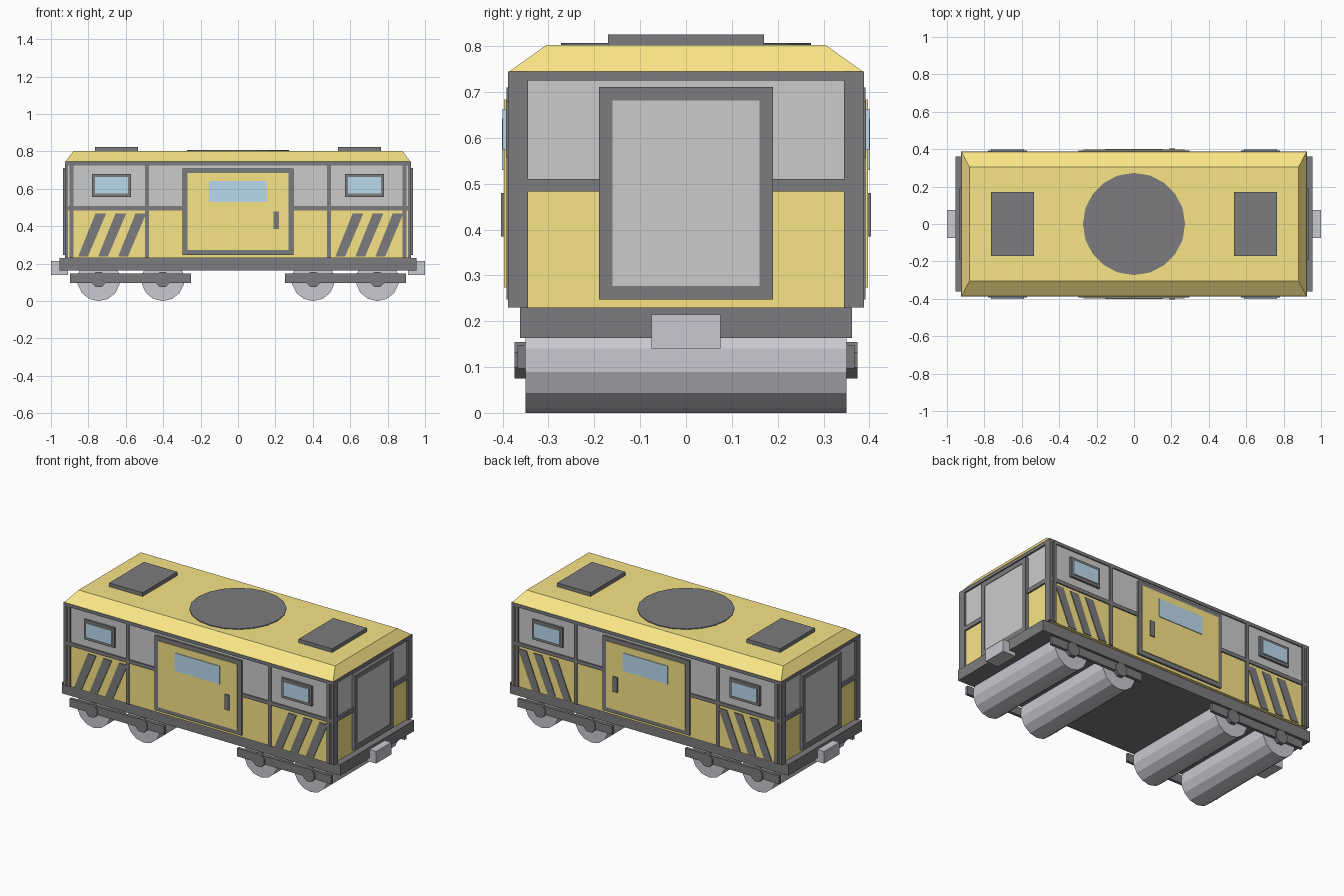
import bpy, bmesh, math

if "Cube" in bpy.data.objects:
    bpy.data.objects.remove(bpy.data.objects["Cube"])


def material(name, rgb):
    m = bpy.data.materials.new(name)
    m.diffuse_color = (*rgb, 1)
    m.use_nodes = True
    m.node_tree.nodes["Principled BSDF"].inputs["Base Color"].default_value = m.diffuse_color
    return m


YELLOW = material("yellow paint", (0.94, 0.78, 0.24))
DARK = material("dark trim", (0.2, 0.2, 0.21))
STEEL = material("steel", (0.58, 0.58, 0.63))
BLUE = material("glass", (0.5, 0.7, 0.85))


def finish(name, bm, mat):
    bmesh.ops.recalc_face_normals(bm, faces=bm.faces)
    me = bpy.data.meshes.new(name)
    bm.to_mesh(me)
    bm.free()
    if mat:
        me.materials.append(mat)
    ob = bpy.data.objects.new(name, me)
    bpy.context.collection.objects.link(ob)
    return ob


def box(name, x, y, z, mat=None):
    """Box from (min, max) ranges."""
    bm = bmesh.new()
    bmesh.ops.create_cube(bm, size=1)
    for v in bm.verts:
        v.co = [r[0] if c < 0 else r[1] for c, r in zip(v.co, (x, y, z))]
    return finish(name, bm, mat)


def prism(name, loops, mat=None):
    """Solid between two matching polygons."""
    bm = bmesh.new()
    a, b = [[bm.verts.new(p) for p in loop] for loop in loops]
    n = len(a)
    bm.faces.new(a)
    bm.faces.new(b)
    for i in range(n):
        j = (i + 1) % n
        bm.faces.new((a[i], a[j], b[j], b[i]))
    return finish(name, bm, mat)


def disc(cx, cy, r, n, start=0.0):
    return [(cx + r * math.cos(start + i * math.tau / n),
             cy + r * math.sin(start + i * math.tau / n)) for i in range(n)]


def cyl_y(name, pts, y, mat):
    return prism(name, [[(px, yy, pz) for px, pz in pts] for yy in y], mat)


def span(s, a, b):
    """Range a..b placed on side s of an axis."""
    return (a, b) if s > 0 else (-b, -a)


def frame(name, make, u, z, w, depth):
    """Rectangular border; make(name, u, z, depth) places each bar."""
    make(name + "_left", (u[0], u[0] + w), z, depth)
    make(name + "_right", (u[1] - w, u[1]), z, depth)
    inner = (u[0] + w, u[1] - w)
    make(name + "_bottom", inner, (z[0], z[0] + w), depth)
    make(name + "_top", inner, (z[1] - w, z[1]), depth)


# chassis, two-tone body, roof
box("chassis", (-.955, .955), (-.362, .362), (.163, .23), DARK)
box("lower_body", (-.915, .915), (-.38, .38), (.23, .497), YELLOW)
box("upper_body", (-.915, .915), (-.38, .38), (.497, .745))


def rect(x, y, z):
    return [(-x, -y, z), (x, -y, z), (x, y, z), (-x, y, z)]


prism("roof", [rect(.922, .385, .745), rect(.88, .305, .802)], YELLOW)

# roof equipment
prism("roof_disc", [[(*p, z) for p in disc(0, 0, .273, 20, math.pi / 2)]
                    for z in (.795, .807)], DARK)
for s in (-1, 1):
    box("roof_pad", span(s, .535, .765), (-.17, .17), (.795, .825), DARK)

# long sides
for s in (-1, 1):
    def side(name, x, z, depth, mat=DARK):
        return box(name, x, span(s, .375, depth), z, mat)

    for x in (-.89, -.487, .487, .89):
        side("side_post", (x - .01, x + .01), (.23, .745), .388)
    for x in ((-.925, -.28), (.28, .925)):
        side("side_rail", x, (.485, .508), .387)
    side("top_rail", (-.925, .925), (.725, .745), .387)

    # sliding door
    frame("side_door_frame", side, (-.297, .297), (.247, .71), .026, .392)
    side("side_door", (-.271, .271), (.273, .684), .397, YELLOW)
    side("side_door_window", (-.155, .155), (.53, .642), .401, BLUE)
    side("side_door_handle", (.19, .22), (.385, .48), .404)

    # windows and slanted stripes
    for c in (-.677, .677):
        frame("window_frame", side, (c - .104, c + .104), (.557, .68), .018, .393)
        side("window_glass", (c - .088, c + .088), (.574, .663), .4, BLUE)
    for x0 in (-.855, .52):
        for i in range(3):
            x = x0 + i * .107
            pts = [(x, .237), (x + .052, .237), (x + .15, .468), (x + .093, .468)]
            cyl_y("stripe", pts, span(s, .375, .385), DARK)

# ends
for s in (-1, 1):
    def end(name, y, z, depth, mat=DARK):
        return box(name, span(s, .91, depth), y, z, mat)

    for t in (-1, 1):
        end("end_post", span(t, .345, .388), (.23, .745), .926)
        end("end_rail", span(t, .18, .35), (.483, .51), .925)
    end("end_top_rail", (-.35, .35), (.725, .745), .925)
    frame("end_door_frame", end, (-.19, .19), (.247, .711), .03, .935)
    end("end_door", (-.16, .16), (.277, .681), .932, None)
    box("coupler", span(s, .91, 1.0), (-.075, .075), (.14, .215), STEEL)

# bogies
for s in (-1, 1):
    for t in (-1, 1):
        box("bogie_frame", span(s, .25, .897), span(t, .35, .368), (.097, .148), DARK)
    for x in (.402, .745):
        cyl_y("wheel_roller", disc(s * x, .115, .115, 14, -math.pi / 2), (-.35, .35), STEEL)
        for t in (-1, 1):
            cyl_y("axle_hub", disc(s * x, .115, .043, 8, math.pi / 8), span(t, .35, .374), DARK)
